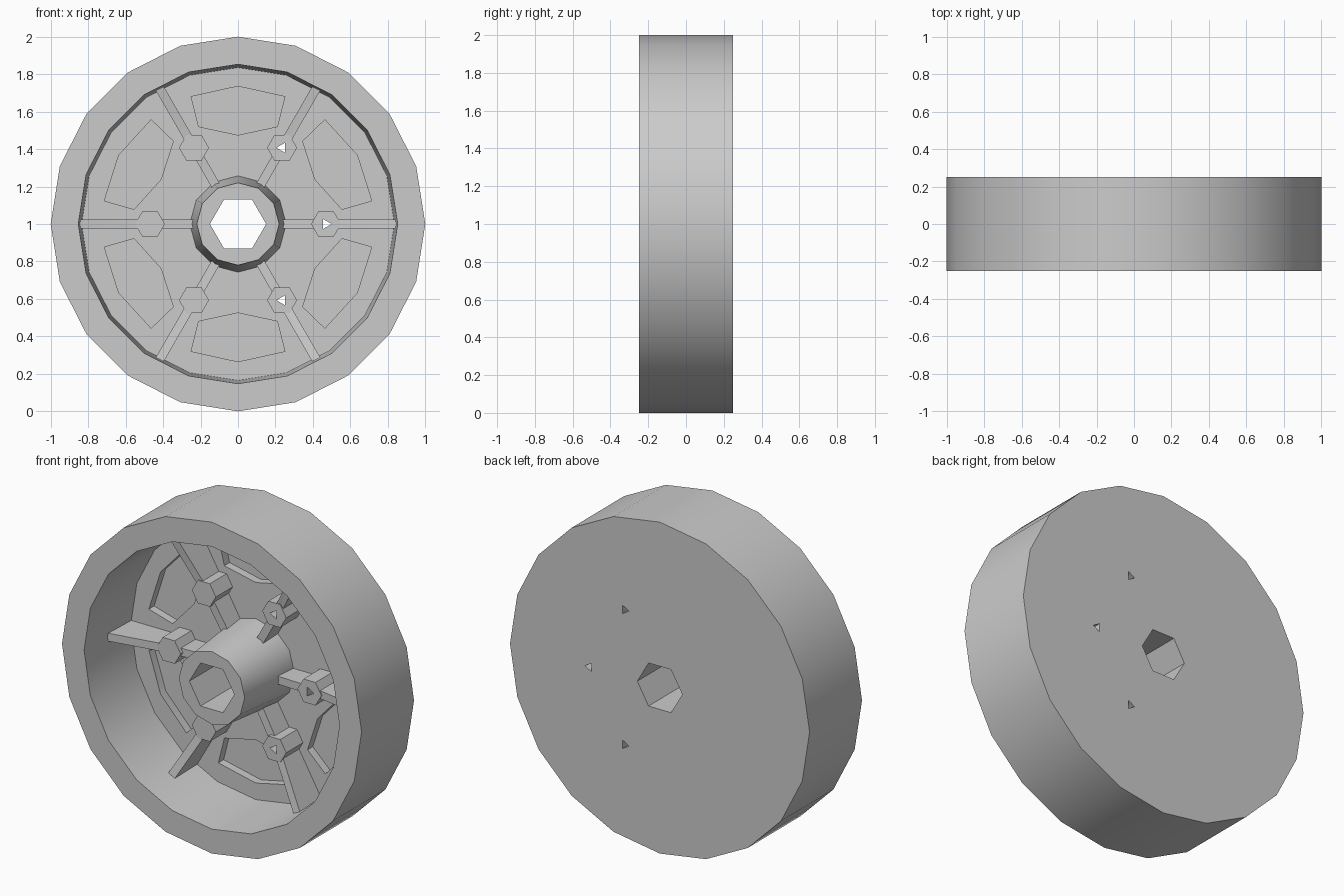
import bpy, bmesh
from math import sin, cos, pi, radians
from mathutils import Matrix, Vector

if "Cube" in bpy.data.objects:
    bpy.data.objects.remove(bpy.data.objects["Cube"])

grey = bpy.data.materials.new("plain_grey")
grey.use_nodes = True
colour = (0.6, 0.6, 0.6, 1)
grey.diffuse_color = colour
grey.node_tree.nodes["Principled BSDF"].inputs["Base Color"].default_value = colour

CENTRE = Matrix.Translation((0, 0, 1))
FLOOR, BACK = 0.17, 0.25


def ring(count, radius, start=0):
    return [(radius * cos(start + 2 * pi * i / count),
             radius * sin(start + 2 * pi * i / count)) for i in range(count)]


def loft(name, front, back, turn=0):
    """Join two outlines of 3D points into a closed solid, turned about the axle."""
    bm = bmesh.new()
    a = [bm.verts.new(p) for p in front]
    b = [bm.verts.new(p) for p in back]
    bm.faces.new(a)
    bm.faces.new(b[::-1])
    for i in range(len(a)):
        j = (i + 1) % len(a)
        bm.faces.new((a[j], a[i], b[i], b[j]))
    bmesh.ops.recalc_face_normals(bm, faces=bm.faces)
    bm.transform(CENTRE @ Matrix.Rotation(-radians(turn), 4, "Y"))
    mesh = bpy.data.meshes.new(name)
    bm.to_mesh(mesh)
    bm.free()
    obj = bpy.data.objects.new(name, mesh)
    obj.data.materials.append(grey)
    bpy.context.collection.objects.link(obj)
    return obj


def prism(name, outline, y0, y1, turn=0, back_outline=None):
    return loft(name, [(x, y0, z) for x, z in outline],
                [(x, y1, z) for x, z in back_outline or outline], turn)


def cut(obj, cutters):
    bpy.context.view_layer.objects.active = obj
    for cutter in cutters:
        mod = obj.modifiers.new("cut", "BOOLEAN")
        mod.operation, mod.solver, mod.object = "DIFFERENCE", "EXACT", cutter
        bpy.ops.object.modifier_apply(modifier=mod.name)


# Cutters: recess, six pockets, hexagonal bore, three small pin holes
recess = prism("recess_cutter", ring(20, 0.853), -0.26, FLOOR,
               back_outline=ring(20, 0.835))
pocket = [(-0.25, 0.68), (0, 0.735), (0.25, 0.68), (0.21, 0.52), (0, 0.475), (-0.21, 0.52)]
pockets = [prism("pocket_cutter", pocket, 0.1, 0.22, 60 * i) for i in range(6)]
bore = prism("bore_cutter", ring(6, 0.15), -0.4, 0.4)
pin = [(x + 0.47, z) for x, z in ring(3, 0.03)]
pins = {a: prism("pin_cutter", pin, -0.4, 0.4, a) for a in (-60, 0, 60)}

# Wheel body: tyre, rim wall and closed back
parts = []
body = prism("wheel_body", ring(20, 1), -BACK, BACK)
cut(body, [recess, *pockets, bore, *pins.values()])
parts.append(body)

# Hub, slightly flared towards the floor
hub = prism("hub", ring(12, 0.22), -BACK, 0.2, back_outline=ring(12, 0.26))
cut(hub, [bore])
parts.append(hub)

# Ribs and pin bosses
rib_side = [(0.2, 0.04), (0.47, 0.03), (0.85, -0.04), (0.85, 0.2), (0.2, 0.2)]
for i in range(6):
    angle = 60 * i
    holes = [pins[a] for a in pins if a % 360 == angle]
    rib = loft(f"rib_{i + 1}", [(r, y, -0.024) for r, y in rib_side],
               [(r, y, 0.024) for r, y in rib_side], angle)
    boss = prism(f"pin_boss_{i + 1}", [(x + 0.47, z) for x, z in ring(6, 0.08)],
                 0.01, 0.2, angle)
    for part in (rib, boss):
        cut(part, holes)
        parts.append(part)

# Remove the cutters
for helper in [recess, bore, *pockets, *pins.values()]:
    bpy.data.objects.remove(helper)

# Smooth round walls, keep corners sharp
bpy.ops.object.select_all(action="DESELECT")
for part in parts:
    part.select_set(True)
bpy.context.view_layer.objects.active = body
bpy.ops.object.shade_smooth_by_angle(angle=radians(35))
